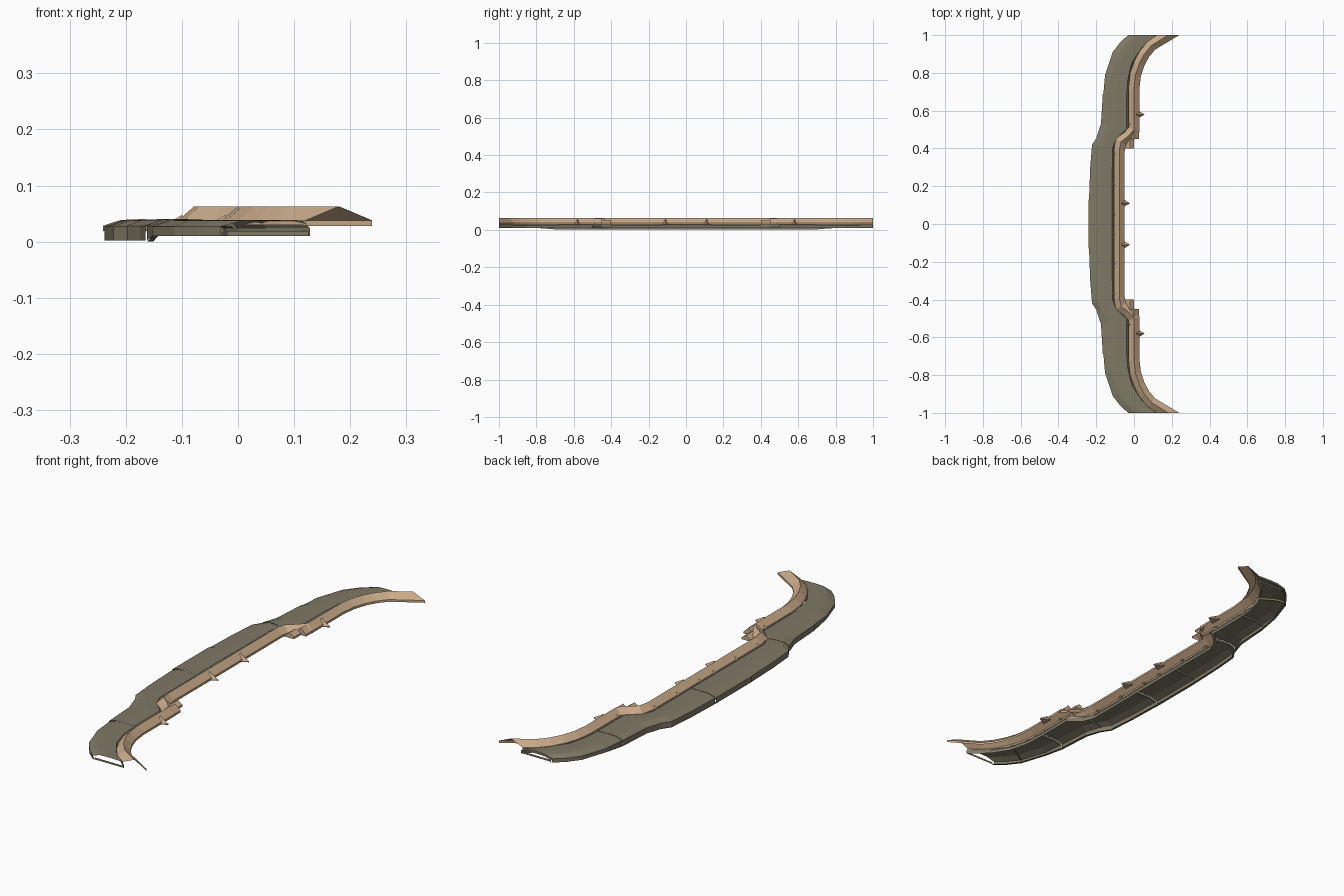
import bpy
from mathutils import Vector

if "Cube" in bpy.data.objects:
    bpy.data.objects.remove(bpy.data.objects["Cube"])


def material(name, rgb):
    m = bpy.data.materials.new(name)
    m.diffuse_color = (*rgb, 1)
    m.use_nodes = True
    m.node_tree.nodes["Principled BSDF"].inputs["Base Color"].default_value = m.diffuse_color
    return m


TAN = material("tan", (0.58, 0.40, 0.25))
OLIVE = material("olive", (0.21, 0.19, 0.13))


def make(name, verts, faces, mat):
    me = bpy.data.meshes.new(name)
    me.from_pydata([tuple(v) for v in verts], [], faces)
    me.materials.append(mat)
    me.update()
    ob = bpy.data.objects.new(name, me)
    bpy.context.collection.objects.link(ob)
    return ob


def loft(name, rows, mat):
    """Skin a list of equal-length point rows."""
    n = len(rows[0])
    verts = [p for r in rows for p in r]
    faces = [(i * n + j, i * n + j + 1, (i + 1) * n + j + 1, (i + 1) * n + j)
             for i in range(len(rows) - 1) for j in range(n - 1)]
    return make(name, verts, faces, mat)


def mirrored(half):
    """Full path from y=-1 to y=1 out of the y>=0 half."""
    return [(x, -y) for x, y in reversed(half) if y > 0] + half


# Ridged tan wall: gable section swept along the path
ridge = mirrored([(-.078, 0), (-.078, .39), (-.069, .435), (-.03, .465), (0, .50), (0, .72),
                  (.008, .79), (.028, .85), (.055, .90), (.092, .945), (.18, 1.0)])
section = [(-1, .030), (-1, .038), (0, .063), (1, .038), (1, .028)]
rows = []
for i, (x, y) in enumerate(ridge):
    p = Vector((x, y))
    if i in (0, len(ridge) - 1):
        off = Vector((.059, 0))  # cut square to y at the ends
    else:
        a = (p - Vector(ridge[i - 1])).normalized()
        b = (Vector(ridge[i + 1]) - p).normalized()
        t = (a + b).normalized()
        off = Vector((t.y, -t.x)) * .029 / max(.8, t.dot(a))
    rows.append([(x + off.x * s, y + off.y * s, z) for s, z in section])
loft("ridge_wall", rows, TAN)

# Gabled stubs at the two bends
for s, side in ((1, "back"), (-1, "front")):
    for name, cx, hw, y0, y1, zt in (("straight_stub", 0, .027, .45, .53, .060),
                                     ("inner_stub", -.022, .023, .40, .47, .052)):
        v = [(cx + dx, s * y, z) for y in (y0, y1)
             for dx, z in ((-hw, .028), (-hw, .036), (0, zt), (hw, .036), (hw, .028))]
        f = [(j, j + 1, j + 6, j + 5) for j in range(4)] + [(0, 1, 2, 3, 4)]
        if s < 0:
            f = [q[::-1] for q in f]
        make(side + "_" + name, v, f, TAN)

    # Pointed buttresses on the inner side, small tips on the outer side
    for k, (cx, y) in enumerate(((-.078, .11), (0, .58))):
        x0, y = cx + .012, y * s
        make(f"{side}_buttress_{k}",
             [(x0, y - .026, .028), (x0, y + .026, .028), (x0, y, .058),
              (cx + .057, y, .032), (cx + .057, y, .028)],
             [(0, 3, 2), (1, 2, 3), (0, 4, 3), (1, 3, 4), (0, 1, 4)], TAN)
    for k, (cx, y) in enumerate(((-.078, .05), (-.078, .21), (-.078, .37), (0, .53))):
        x0, y = cx - .022, y * s
        make(f"{side}_tip_{k}",
             [(x0, y - .012, .034), (x0, y + .012, .034), (x0, y, .048), (cx - .038, y, .038)],
             [(0, 2, 3), (1, 3, 2), (0, 3, 1)], TAN)

# Olive shell: outer and inner edges paired station by station
outer = mirrored([(-.238, 0), (-.238, .13), (-.232, .30), (-.222, .42), (-.195, .46), (-.172, .53),
                  (-.162, .69), (-.153, .79), (-.113, .91), (-.07, .965), (-.03, 1.0)])
inner = mirrored([(-.105, 0), (-.105, .13), (-.105, .30), (-.105, .40), (-.085, .45), (-.028, .50),
                  (-.028, .69), (-.022, .77), (-.002, .85), (.05, .93), (.128, 1.0)])
# fraction across the shell, height
profile = [(0, 0), (0, .027), (.24, .0375), (.5, .039), (.92, .037), (1, .024), (1, .010)]


def station(i, grow):
    o, n = Vector(outer[i]), Vector(inner[i])
    low = .010 if abs(o.y) > .75 else .002
    row = []
    for f, z in profile:
        p = o.lerp(n, f)
        if f < .5:
            p.x -= grow
        row.append((p.x, max(-1, min(1, p.y)), max(z, low) + (grow * .4 if z > .02 else 0)))
    return row


# Overlapping panels, each with a rib lip at both ends
mid = len(outer) // 2
cuts = [0, mid - 8, mid - 6, mid - 4, mid - 1, mid + 1, mid + 4, mid + 6, mid + 8, len(outer) - 1]
for k, (a, b) in enumerate(zip(cuts, cuts[1:])):
    big = .003 if k % 2 == 0 and 0 < k < 8 else 0
    rows = [station(i, big) for i in range(a, b + 1)]
    loft(f"shell_panel_{k}", rows, OLIVE)
    arch = rows[-1]
    low = .010 if abs(outer[b][1]) > .75 else .004
    loft(f"rib_{k}", [arch, [(x, y, max(low, z - .010)) for x, y, z in arch]], OLIVE)

# Bars across both open ends, and the rim under the outer wall
for s, side in ((1, "back"), (-1, "front")):
    loft(side + "_end_bar", [[(-.02, s * .998, .010), (.126, s * .998, .010)],
                             [(-.02, s * .998, .019), (.126, s * .998, .019)]], OLIVE)
rim = []
for i in range(len(outer)):
    o, n = Vector(outer[i]), Vector(inner[i])
    z = .010 if abs(o.y) > .75 else 0
    q = o.lerp(n, .08)
    rim.append([(o.x, o.y, z), (q.x, q.y, z)])
loft("outer_rim", rim, OLIVE)
